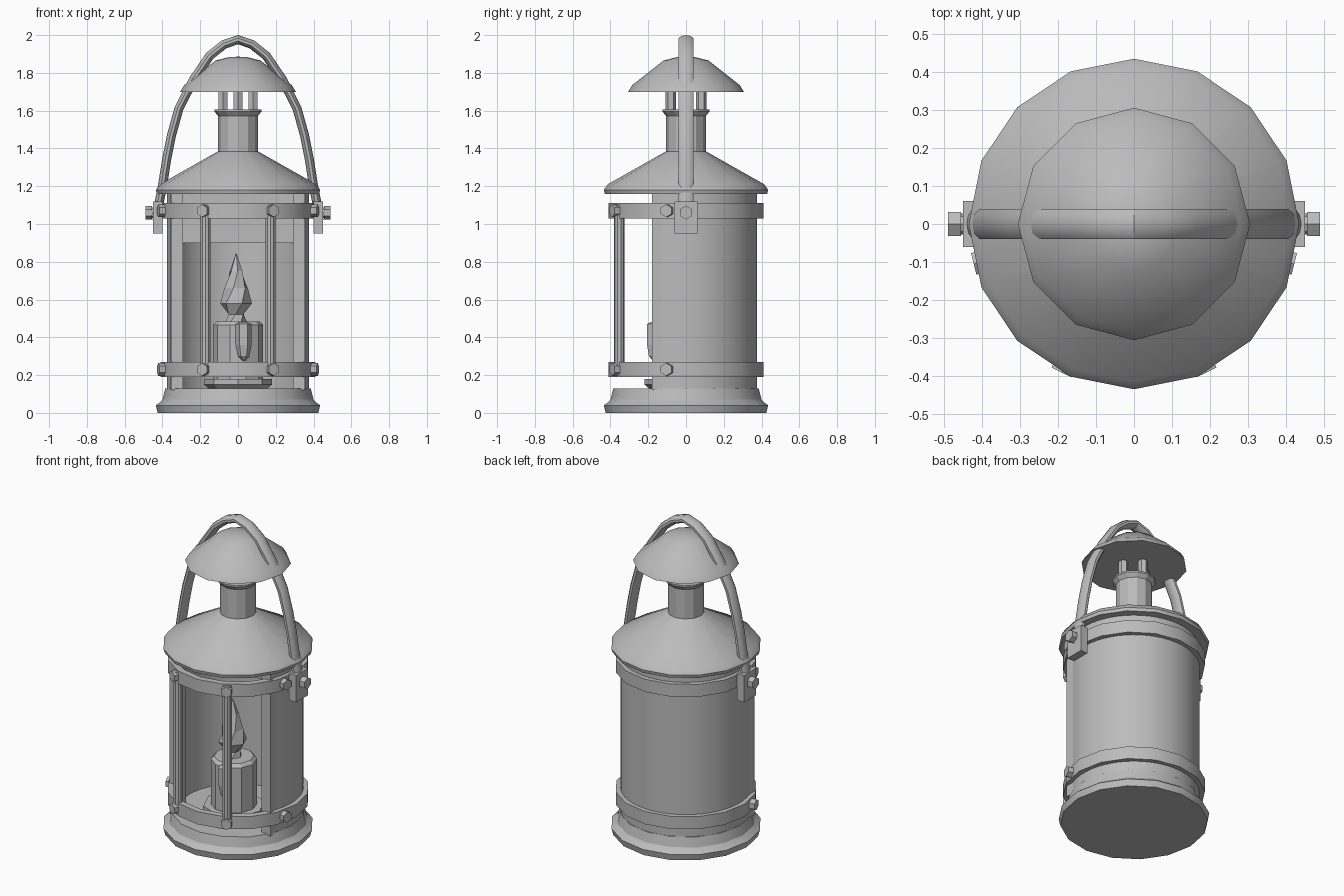
import bpy, bmesh, math
from mathutils import Vector, Matrix

if "Cube" in bpy.data.objects:
    bpy.data.objects.remove(bpy.data.objects["Cube"])

GREY = (0.5, 0.5, 0.5, 1)
metal = bpy.data.materials.new("plain grey")
metal.use_nodes = True
metal.diffuse_color = GREY
metal.node_tree.nodes["Principled BSDF"].inputs["Base Color"].default_value = GREY


def finish(name, bm, smooth=True):
    bmesh.ops.remove_doubles(bm, verts=bm.verts, dist=0.0005)
    bmesh.ops.recalc_face_normals(bm, faces=bm.faces)
    mesh = bpy.data.meshes.new(name)
    bm.to_mesh(mesh)
    bm.free()
    mesh.materials.append(metal)
    ob = bpy.data.objects.new(name, mesh)
    bpy.context.collection.objects.link(ob)
    if smooth:
        bpy.ops.object.select_all(action='DESELECT')
        ob.select_set(True)
        bpy.context.view_layer.objects.active = ob
        bpy.ops.object.shade_smooth_by_angle(angle=math.radians(29))
    return ob


def bridge(bm, rings, closed_ring=True):
    """Join successive rings of vertices with quads."""
    for a, b in zip(rings, rings[1:]):
        n = len(a)
        for i in range(n if closed_ring else n - 1):
            j = (i + 1) % n
            bm.faces.new((a[i], a[j], b[j], b[i]))


def lathe(name, profile, sides, center=(0, 0), smooth=True, twist=0):
    """Solid of revolution, capped at both ends."""
    bm = bmesh.new()
    rings = []
    for k, (r, z) in enumerate(profile):
        rings.append([bm.verts.new((center[0] + r * math.cos(math.tau * i / sides + twist * k),
                                    center[1] + r * math.sin(math.tau * i / sides + twist * k), z))
                      for i in range(sides)])
    bridge(bm, rings)
    bm.faces.new(rings[0])
    bm.faces.new(rings[-1])
    return finish(name, bm, smooth)


def band(name, r_in, r_out, z0, z1, sides, start=0, sweep=360):
    """Thick wall following an arc."""
    bm = bmesh.new()
    section = [(r_in, z0), (r_out, z0), (r_out, z1), (r_in, z1)]
    rings = []
    for i in range(sides + 1):
        a = math.radians(start + sweep * i / sides)
        rings.append([bm.verts.new((r * math.cos(a), r * math.sin(a), z)) for r, z in section])
    bridge(bm, rings)
    if sweep < 360:
        bm.faces.new(rings[0])
        bm.faces.new(rings[-1])
    return finish(name, bm)


def box(name, lo, hi):
    lo, hi = Vector(lo), Vector(hi)
    bm = bmesh.new()
    bmesh.ops.create_cube(bm, size=1, matrix=Matrix.Translation((lo + hi) / 2)
                          @ Matrix.Diagonal((*(hi - lo), 1)))
    return finish(name, bm, False)


def rod(name, start, end, radius, sides, smooth=False):
    start, end = Vector(start), Vector(end)
    axis = end - start
    bm = bmesh.new()
    turn = axis.to_track_quat('Z', 'Y').to_matrix().to_4x4()
    bmesh.ops.create_cone(bm, cap_ends=True, segments=sides, radius1=radius, radius2=radius,
                          depth=axis.length, matrix=Matrix.Translation((start + end) / 2) @ turn)
    return finish(name, bm, smooth)


# Stepped base, roof, chimney and rain cap
lathe("base", [(0.425, 0), (0.435, 0.04), (0.415, 0.055), (0.4, 0.07), (0.385, 0.13)], 16)
lathe("roof", [(0.43, 1.16), (0.435, 1.18), (0.415, 1.21), (0.105, 1.385)], 16)
lathe("chimney", [(0.105, 1.36), (0.105, 1.575)], 12, smooth=False)
lathe("chimney_collar", [(0.1, 1.565), (0.125, 1.595), (0.125, 1.605)], 12, smooth=False)
lathe("rain_cap", [(0.306, 1.70), (0.285, 1.735), (0.12, 1.865), (0.05, 1.883), (0.002, 1.886)], 12)
for i in range(4):
    a = math.tau * i / 4
    x, y = 0.08 * math.cos(a), 0.08 * math.sin(a)
    rod("cap_post", (x, y, 1.58), (x, y, 1.72), 0.028, 6)

# Curved housing, open at the front
band("housing", 0.345, 0.377, 0.12, 1.17, 32, -19, 218)
box("housing_back_panel", (-0.29, 0.17, 0.9), (0.29, 0.19, 1.165))
for s in (-1, 1):
    xs = sorted((s * 0.29, s * 0.355))
    box("door_post", (xs[0], -0.18, 0.12), (xs[1], -0.11, 1.17))

# Hoops with bolts, and guard bars
for z0, z_bolt in ((0.19, 0.23), (1.03, 1.07)):
    band("hoop", 0.37, 0.41, z0, z0 + 0.08, 16)
    for deg in (-166, -116, -64, -14):
        d = Vector((math.cos(math.radians(deg)), math.sin(math.radians(deg)), 0))
        up = Vector((0, 0, z_bolt))
        rod("hoop_bolt", d * 0.39 + up, d * 0.435 + up, 0.034, 6)
for s in (-1, 1):
    rod("guard_bar", (s * 0.172, -0.354, 0.2), (s * 0.172, -0.354, 1.1), 0.028, 10, True)

# Candle on its dish
CANDLE = (0, -0.04)
lathe("candle_dish", [(0.15, 0.125), (0.18, 0.15), (0.18, 0.18), (0.14, 0.18)], 8, CANDLE, False)
lathe("candle", [(0.133, 0.17), (0.133, 0.465), (0.115, 0.485)], 10, CANDLE, False)
drip = lathe("wax_drip", [(0.005, 0.275), (0.03, 0.3), (0.042, 0.36), (0.042, 0.47), (0.02, 0.48)],
             6, (0.03, -0.17), False)
flame = lathe("flame", [(0.055, 0.485), (0.045, 0.52), (0.085, 0.58), (0.065, 0.66),
                        (0.035, 0.75), (0.002, 0.845)], 6, (-0.01, -0.04), False, 0.45)

# Carrying handle: flattened tube swept over an arch
half = [(0.428, 1.02), (0.42, 1.1), (0.4, 1.2), (0.378, 1.34), (0.352, 1.47), (0.313, 1.61),
        (0.235, 1.765), (0.15, 1.89), (0.075, 1.95)]
path = [Vector((x, 0, z)) for x, z in half] + [Vector((0, 0, 1.976))]
path += [Vector((-x, 0, z)) for x, z in reversed(half)]
bm = bmesh.new()
rings = []
for i, p in enumerate(path):
    t = (path[min(i + 1, len(path) - 1)] - path[max(i - 1, 0)]).normalized()
    n = Vector((t.z, 0, -t.x))
    rings.append([bm.verts.new(p + n * 0.024 * math.cos(math.tau * k / 10)
                               + Vector((0, 0.042 * math.sin(math.tau * k / 10), 0)))
                  for k in range(10)])
bridge(bm, rings)
bm.faces.new(rings[0])
bm.faces.new(rings[-1])
finish("handle", bm)

# Handle brackets with pivot bolts
for s in (-1, 1):
    xs = sorted((s * 0.4, s * 0.45))
    box("handle_bracket", (xs[0], -0.06, 0.95), (xs[1], 0.06, 1.12))
    rod("pivot_pin", (s * 0.42, 0, 1.06), (s * 0.47, 0, 1.06), 0.028, 8)
    rod("pivot_bolt", (s * 0.455, 0, 1.06), (s * 0.49, 0, 1.06), 0.036, 6)
